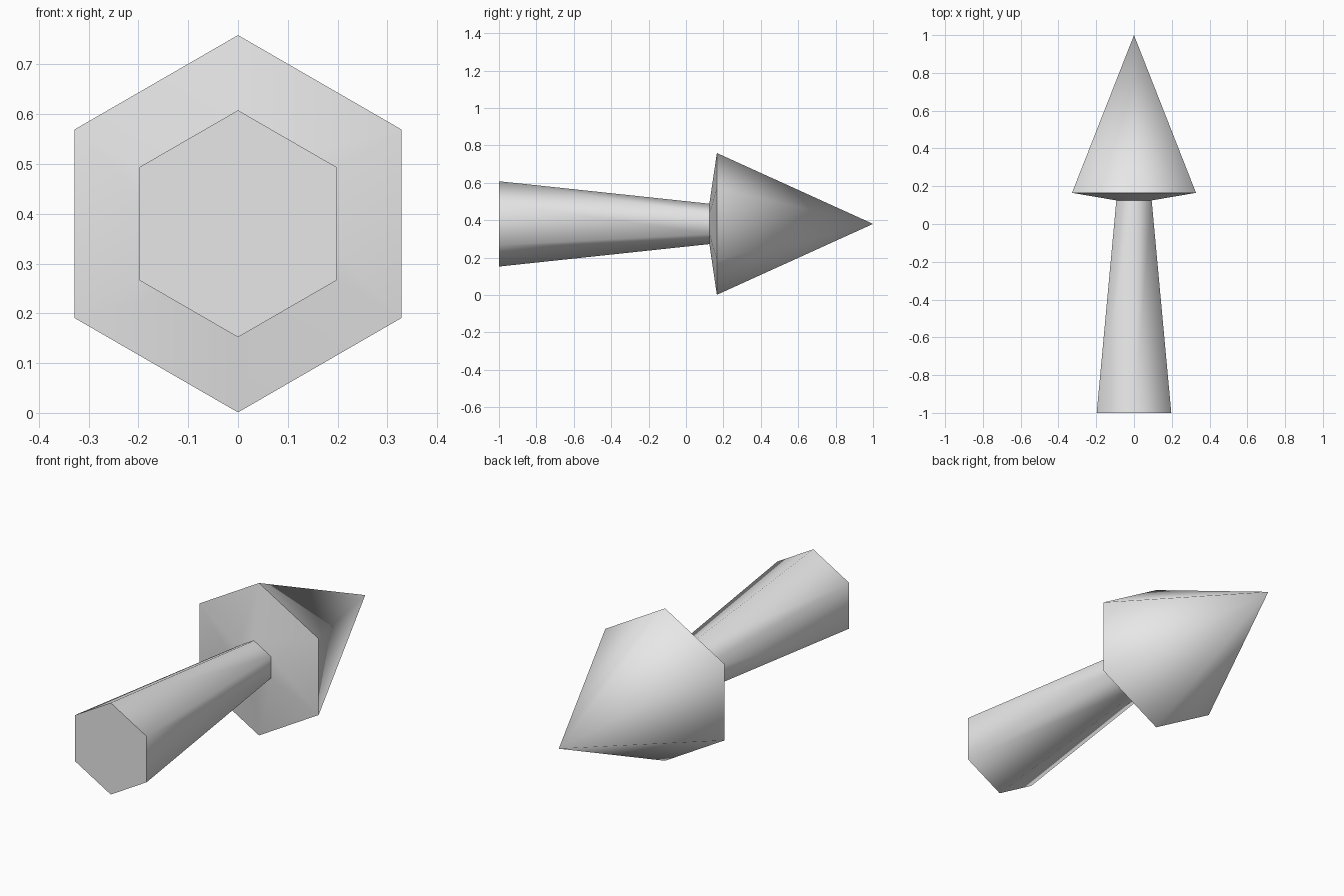
import bpy
import bmesh
from math import cos, sin, pi, radians

SIDES = 6
AXIS_Z = 0.38

cube = bpy.data.objects.get("Cube")
if cube:
    bpy.data.objects.remove(cube, do_unlink=True)

grey = bpy.data.materials.new("light_grey")
grey.use_nodes = True
grey.diffuse_color = (0.8, 0.8, 0.8, 1)
grey.node_tree.nodes["Principled BSDF"].inputs["Base Color"].default_value = grey.diffuse_color


def hex_lathe(name, profile, cap_start=False):
    """Sweep (y, radius) points around the long axis; radius 0 makes a point."""
    bm = bmesh.new()
    rings = []
    for y, r in profile:
        count = SIDES if r else 1
        angles = [pi / 2 + 2 * pi * i / SIDES for i in range(count)]
        rings.append([bm.verts.new((r * cos(a), y, AXIS_Z + r * sin(a))) for a in angles])
    for a, b in zip(rings, rings[1:]):
        for i in range(SIDES):
            j = (i + 1) % SIDES
            if len(b) == 1:
                bm.faces.new((a[j], a[i], b[0]))
            else:
                bm.faces.new((a[j], a[i], b[i], b[j]))
    if cap_start:
        bm.faces.new(rings[0])
    # Point the normals away from the axis, and the cap toward the front
    bm.normal_update()
    side = bm.faces[:][-2] if cap_start else bm.faces[:][-1]
    out = side.calc_center_median()
    out.y, out.z = 0, out.z - AXIS_Z
    if side.normal.dot(out) < 0:
        bmesh.ops.reverse_faces(bm, faces=bm.faces[:])
    bm.normal_update()
    if cap_start:
        cap = bm.faces[:][-1]
        if cap.normal.y > 0:
            cap.normal_flip()
    mesh = bpy.data.meshes.new(name)
    bm.to_mesh(mesh)
    bm.free()
    mesh.materials.append(grey)
    # Smooth around the sides, sharp at the rims
    mesh.shade_smooth()
    mesh.set_sharp_from_angle(angle=radians(62))
    obj = bpy.data.objects.new(name, mesh)
    bpy.context.collection.objects.link(obj)
    return obj


# Tapered shaft, widest at the tail
hex_lathe("shaft", [(-1, 0.228), (0.125, 0.108)], cap_start=True)

# Arrow head: shallow back flange, then the long point
hex_lathe("arrow_head", [(0.125, 0.108), (0.165, 0.379), (1, 0)])
